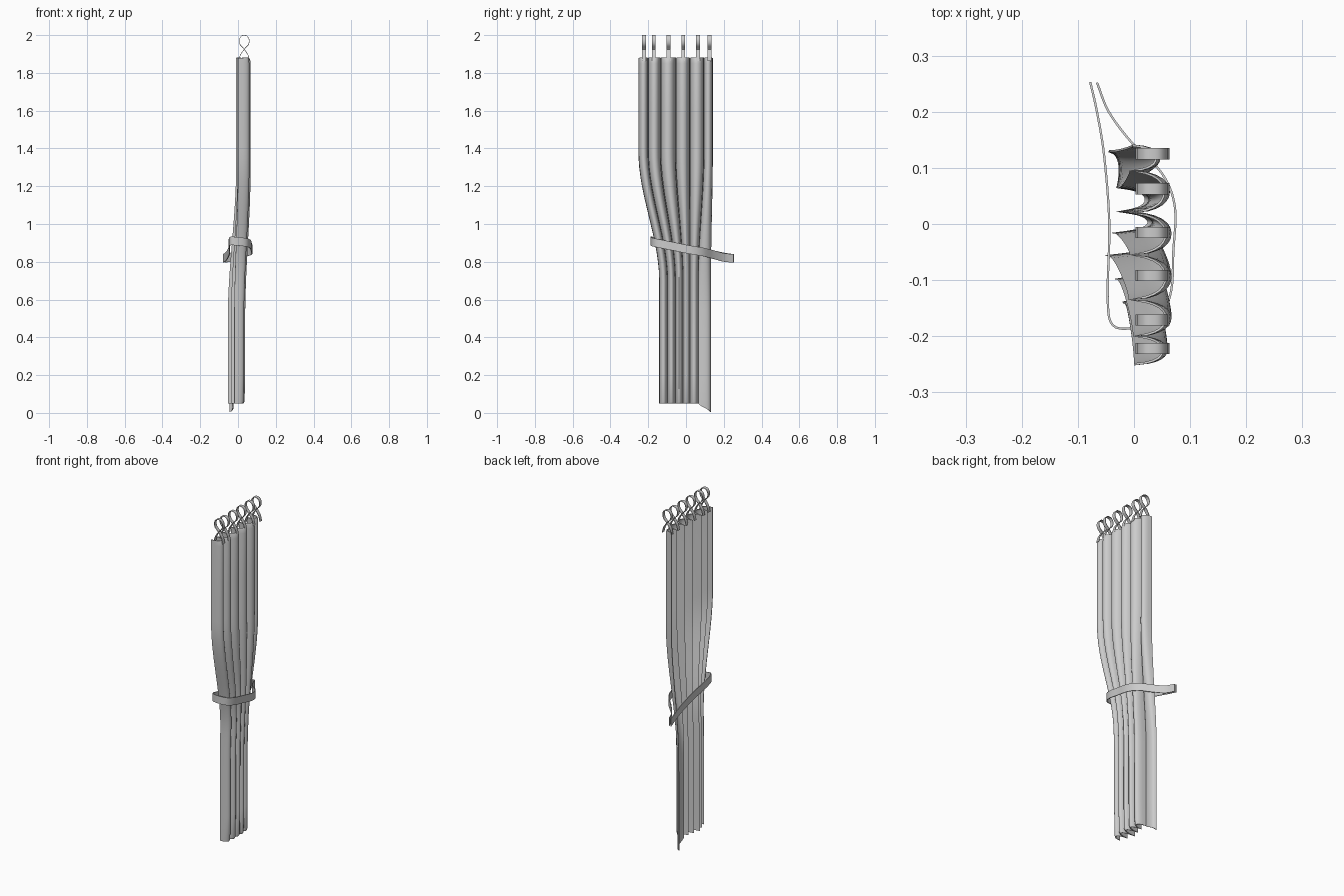
import bpy, math
from mathutils import Vector

if "Cube" in bpy.data.objects:
    bpy.data.objects.remove(bpy.data.objects["Cube"])


def grid_object(name, rows, thickness, offset=0.0):
    """Sheet through rows of points, given a little thickness."""
    n = len(rows[0])
    faces = [(r * n + c, r * n + c + 1, (r + 1) * n + c + 1, (r + 1) * n + c)
             for r in range(len(rows) - 1) for c in range(n - 1)]
    mesh = bpy.data.meshes.new(name)
    mesh.from_pydata([p for row in rows for p in row], [], faces)
    obj = bpy.data.objects.new(name, mesh)
    bpy.context.collection.objects.link(obj)
    bpy.ops.object.select_all(action='DESELECT')
    obj.select_set(True)
    bpy.context.view_layer.objects.active = obj
    solid = obj.modifiers.new("thickness", 'SOLIDIFY')
    solid.thickness, solid.offset = thickness, offset
    bpy.ops.object.modifier_apply(modifier="thickness")
    bpy.ops.object.shade_smooth_by_angle(angle=math.radians(40))
    return obj


def smooth_path(points, steps=5):
    """Catmull-Rom samples through the control points."""
    p = [Vector(q) for q in points]
    p = [p[0] * 2 - p[1]] + p + [p[-1] * 2 - p[-2]]
    out = []
    for a, b, c, d in zip(p, p[1:], p[2:], p[3:]):
        for s in range(steps):
            t = s / steps
            out.append(0.5 * (2 * b + (c - a) * t + (2 * a - 5 * b + 4 * c - d) * t * t
                              + (3 * b - a - 3 * c + d) * t ** 3))
    return out + [p[-2]]


def ribbon(name, points, across, thickness):
    path, half = smooth_path(points), Vector(across) / 2
    return grid_object(name, [[q - half for q in path], [q + half for q in path]], thickness)


def ease(z, high, low):
    t = min(1, max(0, (high - z) / (high - low)))
    return t * t * (3 - 2 * t)


# Pleated curtain: groove positions and fold fronts at the top and the bottom
top_y = [-0.25, -0.20, -0.135, -0.055, 0.02, 0.095, 0.14]
low_y = [-0.14, -0.098, -0.056, -0.016, 0.022, 0.065, 0.13]
top_x = [0.0, 0.0, -0.008, -0.006, -0.006, -0.006, -0.003]
low_x = [-0.02, -0.035, -0.052, -0.04, -0.03, -0.03, -0.045]
top_front = [0.058, 0.065, 0.065, 0.065, 0.062, 0.045]
low_front = [0.03, 0.036, 0.036, 0.034, 0.028, -0.024]
heights = [0.05, 0.06, 0.2, 0.4] + [0.55 + 0.05 * i for i in range(18)] + [1.6, 1.85, 1.87, 1.88]
SEG = 12


def mix(a, b, t):
    return a + (b - a) * t


def curtain_row(z):
    ty, tx = ease(z, 1.38, 0.7), ease(z, 1.3, 0.5)
    y = [mix(a, b, ty) for a, b in zip(top_y, low_y)]
    x = [mix(a, b, tx) for a, b in zip(top_x, low_x)]
    shrink = 0.88 if z in (0.05, 1.88) else 0.96 if z in (0.06, 1.87) else 1
    row = []
    for i in range(6):
        front = mix(top_front[i], low_front[i], tx)
        for s in range(SEG + (i == 5)):
            u = s / SEG
            base = mix(x[i], x[i + 1], u)
            # rounded fold front with a sharp groove on either side
            bulge = math.sin(math.pi * u) ** 0.6 * shrink
            v = u - 0.05 * math.sin(2 * math.pi * u)
            drop = 0.045 * u * ease(z, 0.4, 0.05) if i == 5 else 0
            row.append((mix(base, front, bulge), mix(y[i], y[i + 1], v), z - drop))
    return row


grid_object("curtain", [curtain_row(z) for z in heights], 0.004)

# Hanging loops: crossed teardrop ribbons
half_loop = [(-0.029, 1.862), (-0.020, 1.895), (0, 1.925), (0.022, 1.95), (0.026, 1.975), (0.016, 1.994)]
loop = half_loop + [(0, 1.999)] + [(-x, z) for x, z in reversed(half_loop)]
for k, y in enumerate([-0.222, -0.171, -0.092, -0.015, 0.063, 0.125]):
    ribbon(f"hanging_loop_{k + 1}", [(0.033 + x, y, z) for x, z in loop], (0, 0.02, 0), 0.003)

# Tie-back strap wrapped around the folds, pinched together toward +y
strap = [(-0.066, 0.252, 0.818), (-0.045, 0.20, 0.823), (-0.004, 0.145, 0.838), (0.05, 0.09, 0.852),
         (0.073, 0.03, 0.862), (0.07, -0.05, 0.878), (0.066, -0.12, 0.892), (0.045, -0.168, 0.902),
         (0, -0.185, 0.908), (-0.038, -0.18, 0.91), (-0.047, -0.13, 0.899), (-0.044, 0.0, 0.868),
         (-0.053, 0.12, 0.843), (-0.066, 0.2, 0.826), (-0.078, 0.253, 0.818)]
ribbon("tieback_strap", strap, (0, 0, 0.045), 0.004)
